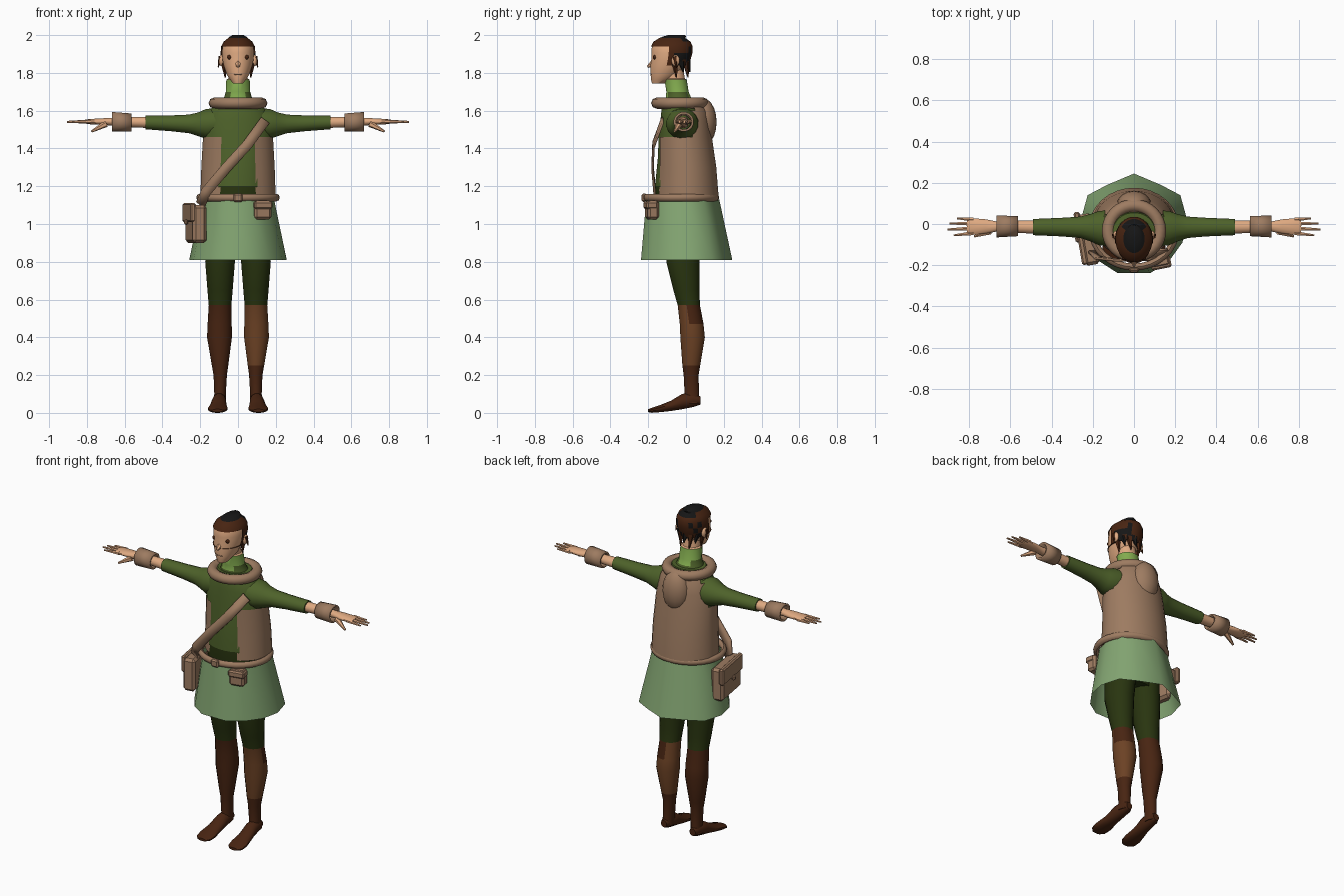
import bpy, bmesh, math, random
from mathutils import Vector

random.seed(4)
cube = bpy.data.objects.get("Cube")
if cube:
    bpy.data.objects.remove(cube, do_unlink=True)


def material(name, r, g, b):
    mat = bpy.data.materials.new(name)
    mat.use_nodes = True
    mat.diffuse_color = (r, g, b, 1)
    bsdf = next(n for n in mat.node_tree.nodes if n.type == 'BSDF_PRINCIPLED')
    bsdf.inputs["Base Color"].default_value = (r, g, b, 1)
    bsdf.inputs["Roughness"].default_value = 0.9
    return mat


LEATHER = material("tan leather", .34, .2, .12)
SKIRT = material("sage green", .23, .38, .17)
TUNIC = material("olive green", .076, .122, .023)
LEGGING = material("dark green", .022, .035, .005)
DARK = material("dark brown", .065, .018, .006)
BROWN = material("boot brown", .15, .054, .018)
SKIN = material("skin", .74, .4, .22)
LIME = material("light green", .23, .42, .08)
BLACK = material("black", .008, .008, .008)


def finish(bm, name, mats, rule=None, drop=None, smooth=True, mirror=False, thick=0):
    """Turn a bmesh into an object; rule picks colours, drop removes faces."""
    bmesh.ops.recalc_face_normals(bm, faces=bm.faces)
    if drop:
        gone = [f for f in bm.faces if drop(f.calc_center_median())]
        bmesh.ops.delete(bm, geom=gone, context='FACES')
    for f in bm.faces:
        f.smooth = smooth
        if rule:
            f.material_index = rule(f.calc_center_median())
    mesh = bpy.data.meshes.new(name)
    bm.to_mesh(mesh)
    bm.free()
    obj = bpy.data.objects.new(name, mesh)
    bpy.context.collection.objects.link(obj)
    for m in mats:
        mesh.materials.append(m)
    if thick:
        obj.modifiers.new("thickness", 'SOLIDIFY').thickness = thick
    if mirror:
        obj.modifiers.new("mirror", 'MIRROR')
    bpy.ops.object.select_all(action='DESELECT')
    bpy.context.view_layer.objects.active = obj
    obj.select_set(True)
    if smooth:
        bpy.ops.object.shade_smooth_by_angle(angle=math.radians(50))
    return obj


def loft(name, rings, mats, axis='z', n=16, caps=True, **opts):
    """Skin elliptical rings (position, centre a, centre b, radius a, radius b)."""
    place = {'z': lambda t, a, b: (a, b, t), 'x': lambda t, a, b: (t, a, b),
             'y': lambda t, a, b: (a, t, b)}[axis]
    bm = bmesh.new()
    loops = []
    for t, a, b, ra, rb in rings:
        angles = [math.tau * (i + .5) / n for i in range(n)]
        loops.append([bm.verts.new(place(t, a + ra * math.cos(w), b + rb * math.sin(w)))
                      for w in angles])
    for low, high in zip(loops, loops[1:]):
        for i in range(n):
            j = (i + 1) % n
            bm.faces.new((low[i], low[j], high[j], high[i]))
    if caps:
        bm.faces.new(loops[0])
        bm.faces.new(loops[-1])
    return finish(bm, name, mats, **opts)


def block(name, centre, size, mat, turn=0, bevel=.008, **opts):
    bm = bmesh.new()
    bmesh.ops.create_cube(bm, size=1)
    bmesh.ops.scale(bm, vec=size, verts=bm.verts)
    bmesh.ops.bevel(bm, geom=bm.edges[:], offset=bevel, segments=1, affect='EDGES')
    obj = finish(bm, name, [mat], smooth=False, **opts)
    obj.location = centre
    obj.rotation_euler.z = turn
    return obj


def ball(name, centre, radii, mat, **opts):
    bm = bmesh.new()
    bmesh.ops.create_uvsphere(bm, u_segments=16, v_segments=10, radius=1)
    bmesh.ops.scale(bm, vec=radii, verts=bm.verts)
    bmesh.ops.translate(bm, vec=centre, verts=bm.verts)
    return finish(bm, name, [mat], **opts)


def spike(name, start, end, r1, r2, mat, n=6, **opts):
    """Tapered limb from start to end."""
    start, end = Vector(start), Vector(end)
    bm = bmesh.new()
    bmesh.ops.create_cone(bm, cap_ends=True, segments=n, radius1=r1, radius2=r2,
                          depth=(end - start).length)
    turn = (end - start).to_track_quat('Z', 'Y').to_matrix()
    bmesh.ops.rotate(bm, matrix=turn, verts=bm.verts)
    bmesh.ops.translate(bm, vec=(start + end) / 2, verts=bm.verts)
    return finish(bm, name, [mat], **opts)


def hoop(name, centre, rx, ry, tube, height, mat):
    """Oval ring with an oval section."""
    bm = bmesh.new()
    n, m = 32, 8
    rows = []
    for i in range(n):
        w = math.tau * i / n
        rows.append([])
        for k in range(m):
            v = math.tau * k / m
            out = tube * math.cos(v)
            rows[-1].append(bm.verts.new((centre[0] + (rx + out) * math.cos(w),
                                          centre[1] + (ry + out) * math.sin(w),
                                          centre[2] + height * math.sin(v))))
    for i in range(n):
        a, b = rows[i], rows[(i + 1) % n]
        for k in range(m):
            bm.faces.new((a[k], b[k], b[(k + 1) % m], a[(k + 1) % m]))
    return finish(bm, name, [mat])


# Tunic body, sleeves and vest
loft("tunic", [(1.1, 0, -.03, .165, .125), (1.2, 0, -.035, .165, .13), (1.35, 0, -.025, .172, .125),
               (1.48, 0, -.025, .182, .12), (1.56, 0, -.025, .175, .11), (1.61, 0, -.03, .145, .1),
               (1.66, 0, -.03, .1, .085)], [TUNIC, LEGGING], n=24, rule=lambda c: int(c.z < 1.2))
loft("sleeve", [(.08, -.02, 1.54, .09, .08), (.17, -.02, 1.53, .085, .08), (.21, -.018, 1.528, .068, .064),
                (.26, -.016, 1.53, .053, .05), (.35, -.015, 1.533, .046, .043),
                (.49, -.015, 1.538, .04, .037)], [TUNIC], 'x', mirror=True)
loft("vest", [(1.15, 0, .005, .2, .168), (1.3, 0, .003, .195, .158), (1.46, 0, -.008, .186, .146),
              (1.54, 0, -.008, .172, .135), (1.6, 0, -.012, .155, .128), (1.64, 0, -.02, .13, .115)],
     [LEATHER], n=32, caps=False,
     drop=lambda c: c.y < 0 and abs(c.x) < .09 or c.z > 1.46 and c.y < .035)

# Collar roll and hood hanging behind
hoop("collar_roll", (0, -.032, 1.64), .125, .122, .031, .03, LEATHER)
ball("hood", (0, .092, 1.54), (.085, .07, .125), LEATHER)

# Skirt, belt and buckle
outline = [(0, .245), (.13, .19), (.225, .14), (.258, .02), (.235, -.09), (.17, -.18), (.08, -.238)]
outline += [(-x, y) for x, y in outline[:0:-1]]
bm = bmesh.new()
hem = [bm.verts.new((x, y, .81)) for x, y in outline]
waist = [bm.verts.new((x * .74, y * .8 - .02, 1.13)) for x, y in outline]
for i in range(len(hem)):
    j = (i + 1) % len(hem)
    bm.faces.new((hem[i], hem[j], waist[j], waist[i]))
finish(bm, "skirt", [SKIRT])
hoop("belt", (0, -.025, 1.14), .204, .184, .017, .02, LEATHER)
block("buckle", (0, -.222, 1.14), (.05, .025, .045), LEATHER)

# Satchel, small pouch and shoulder strap
block("satchel", (-.222, -.075, 1.0), (.075, .25, .2), LEATHER, turn=.17, bevel=.015)
block("satchel_flap", (-.258, -.07, 1.06), (.03, .26, .1), LEATHER, turn=.17)
block("satchel_clasp", (-.275, -.075, 1.01), (.02, .03, .03), LEATHER, turn=.17)
block("belt_pouch", (.128, -.18, 1.075), (.092, .06, .1), LEATHER, turn=.2, bevel=.012)
block("pouch_flap", (.13, -.188, 1.1), (.098, .06, .04), LEATHER, turn=.2)
bm = bmesh.new()
path = [(-.2, -.14, 1.1), (-.17, -.172, 1.17), (-.06, -.183, 1.3), (.05, -.178, 1.42), (.145, -.13, 1.55)]
edges = [[bm.verts.new((x + k * .022, y, z - k * .016)) for k in (-1, 1)] for x, y, z in path]
for a, b in zip(edges, edges[1:]):
    bm.faces.new((a[0], a[1], b[1], b[0]))
finish(bm, "shoulder_strap", [LEATHER], thick=.012)

# Forearms, bracers and hands
loft("forearm", [(.47, -.015, 1.538, .034, .031), (.58, -.013, 1.54, .03, .028),
                 (.67, -.012, 1.542, .026, .021), (.72, -.012, 1.542, .036, .018),
                 (.79, -.012, 1.542, .042, .014), (.81, -.012, 1.542, .036, .01)],
     [SKIN], 'x', n=12, mirror=True)
loft("bracer", [(.563, -.01, 1.538, .05, .048), (.667, -.012, 1.541, .054, .053)],
     [LEATHER], 'x', caps=False, mirror=True, thick=.012)
for label, y, tip in (("index", -.044, .875), ("middle", -.021, .905), ("ring", .002, .895), ("little", .022, .86)):
    spike(label + "_finger", (.78, y, 1.542), (tip, y * 1.25, 1.541), .0115, .005, SKIN, mirror=True)
spike("thumb", (.7, -.035, 1.53), (.775, -.06, 1.49), .018, .006, SKIN, mirror=True)

# Legs and feet
loft("hips", [(.9, 0, -.015, .14, .09), (1.1, 0, -.02, .15, .12)], [LEGGING])
for side, s in (("left", 1), ("right", -1)):
    def leg_colour(c, s=s):
        if c.z > .57:
            return 0
        patch = c.z > .47 and c.y > .02 and c.x > .08
        return 2 if s > 0 and c.z > .25 and not patch else 1
    loft(side + "_leg", [(z, s * x, y, rx, ry) for z, x, y, rx, ry in (
        (.05, .098, .03, .034, .044), (.1, .095, .031, .031, .039), (.2, .094, .027, .036, .04),
        (.25, .095, .028, .044, .048), (.4, .098, .035, .067, .066), (.47, .097, .03, .065, .064),
        (.57, .095, .015, .061, .06), (.65, .095, .002, .068, .07), (.8, .095, -.016, .08, .09),
        (.95, .085, -.015, .085, .095))], [LEGGING, DARK, BROWN], rule=leg_colour)
    loft(side + "_foot", [(y, s * x, z, rx, rz) for y, x, z, rx, rz in (
        (.077, .098, .065, .02, .022), (.04, .098, .07, .034, .04), (-.02, .1, .06, .038, .042),
        (-.08, .104, .037, .044, .028), (-.14, .107, .022, .053, .019),
        (-.18, .108, .014, .048, .014), (-.2, .108, .012, .03, .008))], [DARK], 'y', n=12)

# Neck with high collar, then head
loft("neck", [(1.62, 0, -.03, .1, .09), (1.67, 0, -.04, .075, .068), (1.7, 0, -.045, .066, .06),
              (1.765, 0, -.055, .063, .06), (1.77, 0, -.058, .052, .053), (1.84, 0, -.07, .05, .053)],
     [TUNIC, LIME, SKIN], rule=lambda c: 2 if c.z > 1.767 else int(c.z > 1.7 or c.z > 1.67 and abs(c.x) < .03))
skull = [(1.745, -.145, .028, .036), (1.765, -.13, .043, .056), (1.79, -.113, .06, .075),
         (1.84, -.092, .077, .097), (1.87, -.085, .083, .1), (1.905, -.08, .086, .105),
         (1.94, -.078, .083, .104), (1.965, -.077, .07, .092), (1.985, -.075, .045, .062)]
loft("head", [(z, 0, y, rx, ry) for z, y, rx, ry in skull], [SKIN], n=20)
spike("nose", (0, -.172, 1.85), (0, -.204, 1.832), .02, .006, SKIN)
ball("ear", (.088, -.055, 1.865), (.014, .022, .03), SKIN, mirror=True)
ball("eye", (.043, -.166, 1.883), (.015, .009, .012), DARK, mirror=True)
ball("mouth", (0, -.183, 1.792), (.022, .006, .004), LEATHER)


# Cropped hair with a black crown and dark locks
def hair_colour(c):
    if c.z > 1.975:
        return int((c.x / .05) ** 2 + ((c.y + .045) / .09) ** 2 < 1)
    return int(c.y > -.06 and c.z < 1.94 and random.random() < .3)


cap = [(z, 0, y + .003, rx + .007, ry + .007) for z, y, rx, ry in skull[3:]]
cap += [(1.993, 0, -.06, .042, .06), (2.0, 0, -.05, .03, .045)]
loft("hair", cap, [DARK, BLACK], n=24, rule=hair_colour, drop=lambda c: c.z < 1.94 and c.y < -.09)
for i in range(7):
    w = math.radians(15 + 25 * i)
    x, y = math.cos(w), math.sin(w)
    spike("nape_lock", (x * .076, -.08 + y * .085, 1.86), (x * .07, -.075 + y * .095, 1.775 + .03 * (i % 2)),
          .02, .003, BLACK if i % 2 else DARK, n=5)
spike("side_lock", (.092, -.06, 1.885), (.105, -.05, 1.83), .014, .003, DARK, n=5, mirror=True)
